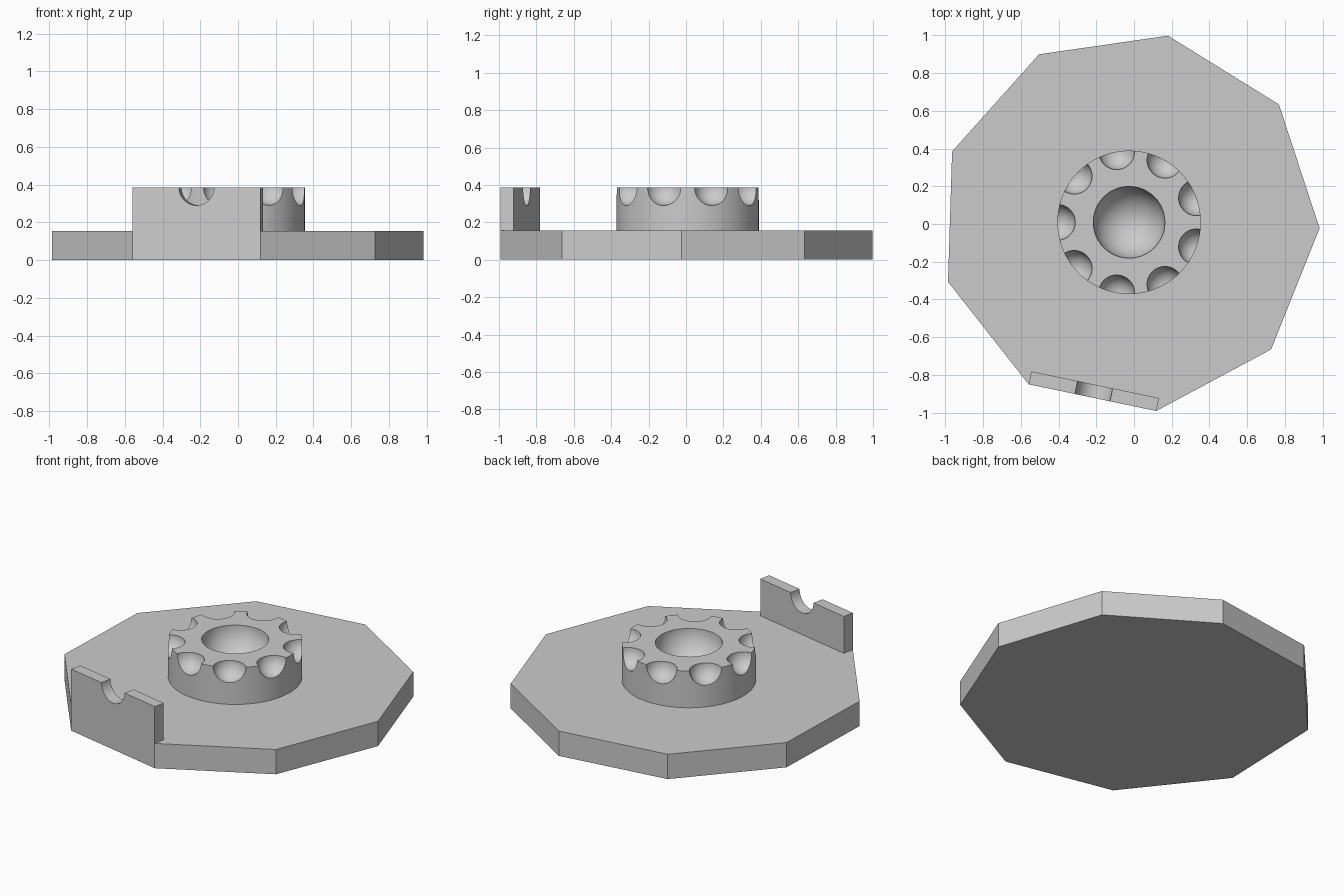
import bpy, bmesh, math
from mathutils import Matrix, Vector

if "Cube" in bpy.data.objects:
    bpy.data.objects.remove(bpy.data.objects["Cube"], do_unlink=True)

CENTRE = Vector((-0.026, 0.009, 0))
RADIUS, SIDES = 1.01, 9
FLOOR, TOP = 0.155, 0.385
STEP = math.tau / SIDES
TURN = math.radians(-1.8)
HUB_R, BOWL_R, DENT_R = 0.38, 0.19, 0.095
WALL_T = 0.07

grey = bpy.data.materials.new("light_grey")
grey.use_nodes = True
grey.diffuse_color = (0.6, 0.6, 0.6, 1)
grey.node_tree.nodes["Principled BSDF"].inputs["Base Color"].default_value = (0.6, 0.6, 0.6, 1)


def polar(r, a, z=0):
    return CENTRE + Vector((r * math.cos(a), r * math.sin(a), z))


def to_object(name, bm):
    bmesh.ops.recalc_face_normals(bm, faces=bm.faces)
    mesh = bpy.data.meshes.new(name)
    bm.to_mesh(mesh)
    bm.free()
    mesh.materials.append(grey)
    obj = bpy.data.objects.new(name, mesh)
    bpy.context.collection.objects.link(obj)
    return obj


def prism(name, outline, offset):
    bm = bmesh.new()
    face = bm.faces.new([bm.verts.new(p) for p in outline])
    new = bmesh.ops.extrude_face_region(bm, geom=[face])["geom"]
    verts = [v for v in new if isinstance(v, bmesh.types.BMVert)]
    bmesh.ops.translate(bm, verts=verts, vec=offset)
    return to_object(name, bm)


def smooth(obj):
    bpy.ops.object.select_all(action="DESELECT")
    obj.select_set(True)
    bpy.context.view_layer.objects.active = obj
    bpy.ops.object.shade_smooth_by_angle(angle=math.radians(30))


# Nine-sided base plate
corners = [polar(RADIUS, TURN + i * STEP) for i in range(SIDES)]
prism("base_plate", corners, Vector((0, 0, FLOOR)))

# Round hub
hub = prism("hub", [polar(HUB_R, i * math.tau / 128, FLOOR) for i in range(128)],
            Vector((0, 0, TOP - FLOOR)))

# Bowl in the hub's middle and nine round dents along its rim
bm = bmesh.new()
balls = [(polar(0, 0, TOP), BOWL_R)]
balls += [(polar(HUB_R, math.pi + i * STEP, TOP), DENT_R) for i in range(SIDES)]
for place, r in balls:
    bmesh.ops.create_uvsphere(bm, u_segments=48, v_segments=33, radius=r,
                              matrix=Matrix.Translation(place))
cutter = to_object("hub_cutter", bm)
cutter.hide_render = True
cut = hub.modifiers.new("dents", "BOOLEAN")
cut.operation, cut.solver, cut.object = "DIFFERENCE", "EXACT", cutter
bpy.ops.object.select_all(action="DESELECT")
bpy.context.view_layer.objects.active = hub
hub.select_set(True)
bpy.ops.object.modifier_apply(modifier=cut.name)
bpy.data.objects.remove(cutter, do_unlink=True)
smooth(hub)

# Wall along one front edge, with a half-round notch in its top
start, end = corners[6], corners[7]
along = (end - start).normalized()
inward = Vector((-along.y, along.x, 0))
middle = (start + end) / 2
up = Vector((0, 0, 1))
outline = [start + up * FLOOR, end + up * FLOOR, end + up * TOP]
for i in range(33):
    a = math.pi * i / 32
    outline.append(middle + along * DENT_R * math.cos(a) + up * (TOP - DENT_R * math.sin(a)))
outline.append(start + up * TOP)
smooth(prism("notched_wall", outline, inward * WALL_T))
